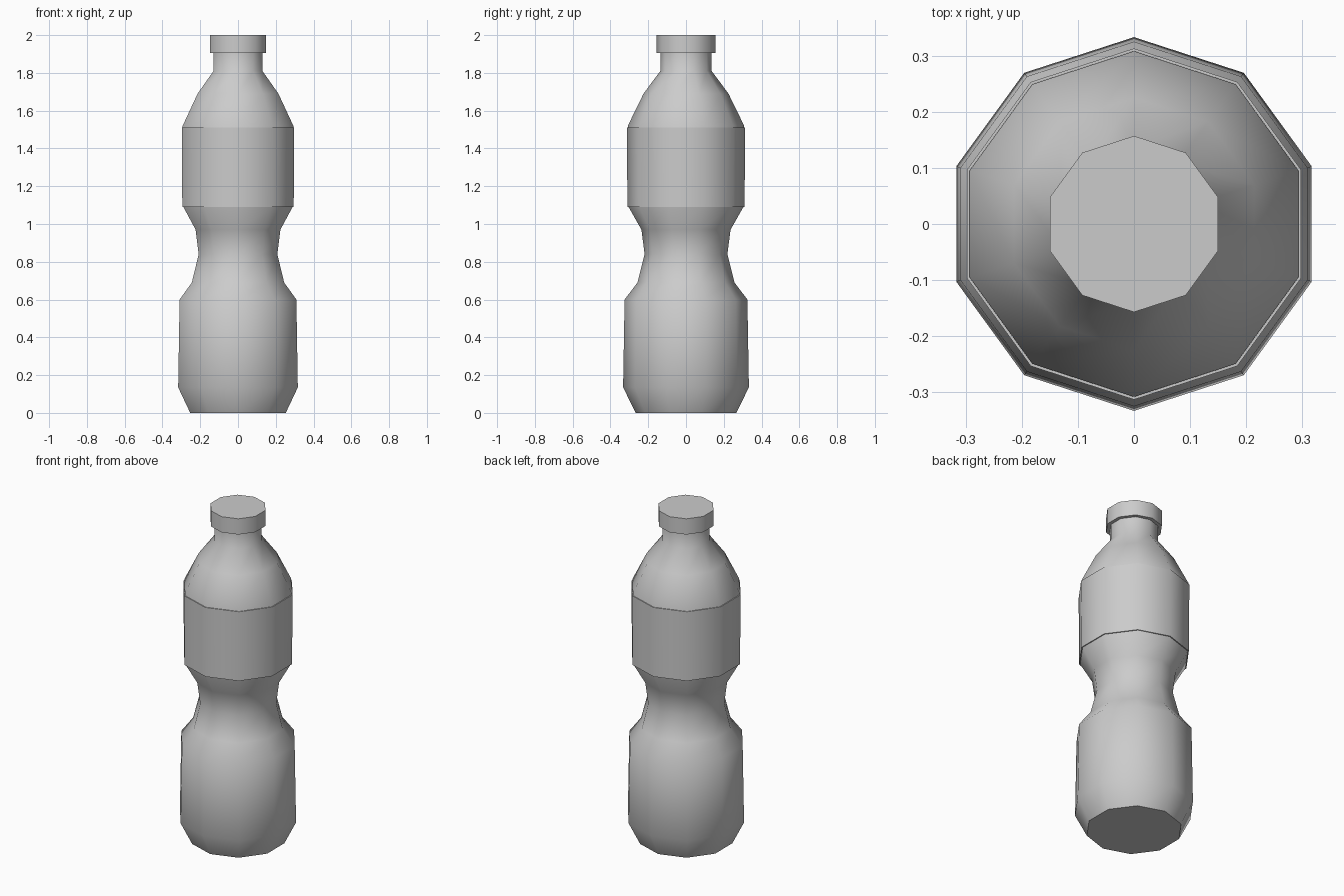
import bpy, bmesh, math

if "Cube" in bpy.data.objects:
    bpy.data.objects.remove(bpy.data.objects["Cube"])

SIDES = 10


def lathe(name, profile, cap_bottom=False, cap_top=False, closed=False):
    """Spin (radius, z) pairs into a ten-sided part with a corner facing front."""
    bm = bmesh.new()
    rings = []
    for r, z in profile:
        ring = []
        for i in range(SIDES):
            a = math.pi / 2 + 2 * math.pi * i / SIDES
            ring.append(bm.verts.new((r * math.cos(a), r * math.sin(a), z)))
        rings.append(ring)
    pairs = list(zip(rings, rings[1:]))
    if closed:
        pairs.append((rings[-1], rings[0]))
    for low, high in pairs:
        for i in range(SIDES):
            j = (i + 1) % SIDES
            bm.faces.new((low[i], low[j], high[j], high[i]))
    if cap_bottom:
        bm.faces.new(rings[0][::-1])
    if cap_top:
        bm.faces.new(rings[-1])
    bmesh.ops.recalc_face_normals(bm, faces=bm.faces)
    mesh = bpy.data.meshes.new(name)
    bm.to_mesh(mesh)
    bm.free()
    obj = bpy.data.objects.new(name, mesh)
    bpy.context.collection.objects.link(obj)
    bpy.ops.object.select_all(action='DESELECT')
    obj.select_set(True)
    bpy.context.view_layer.objects.active = obj
    bpy.ops.object.shade_smooth_by_angle(angle=math.radians(50))
    return obj


# Bottle: base, waist, label section, shoulder and neck
lathe("bottle_body", [
    (0.266, 0.0), (0.333, 0.135), (0.325, 0.60), (0.257, 0.69),
    (0.219, 0.84), (0.236, 0.97), (0.304, 1.09), (0.308, 1.52),
    (0.225, 1.69), (0.136, 1.81), (0.136, 1.92),
], cap_bottom=True, cap_top=True)

# Label sleeve, slightly proud of the body
lathe("label_sleeve", [
    (0.300, 1.09), (0.310, 1.09), (0.313, 1.51), (0.303, 1.51),
], closed=True)

# Screw cap
lathe("cap", [(0.157, 1.905), (0.157, 2.0)], cap_bottom=True, cap_top=True)
